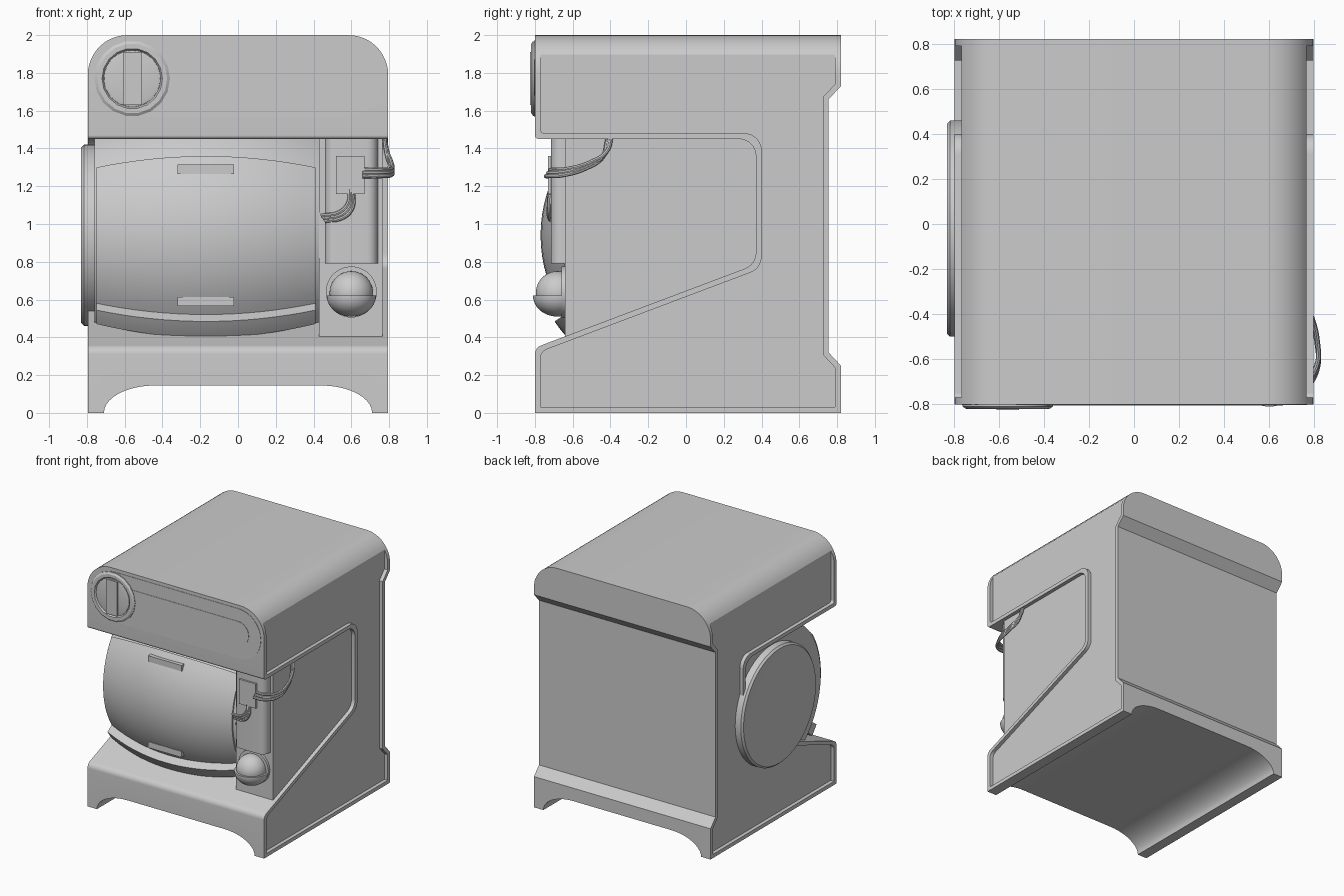
import bpy, bmesh, math
from mathutils import Vector

if "Cube" in bpy.data.objects:
    bpy.data.objects.remove(bpy.data.objects["Cube"])

grey = bpy.data.materials.new("light_grey")
grey.diffuse_color = (0.6, 0.6, 0.6, 1)
grey.use_nodes = True
grey.node_tree.nodes["Principled BSDF"].inputs["Base Color"].default_value = grey.diffuse_color


def finish(ob):
    ob.data.materials.clear()
    ob.data.materials.append(grey)
    bpy.ops.object.select_all(action='DESELECT')
    ob.select_set(True)
    bpy.context.view_layer.objects.active = ob
    bpy.ops.object.shade_smooth_by_angle(angle=math.radians(32))
    return ob


def loft(name, loops, done=True):
    """Skin equal-length closed loops and cap both ends."""
    bm = bmesh.new()
    rows = [[bm.verts.new(p) for p in lp] for lp in loops]
    n = len(rows[0])
    for a, b in zip(rows, rows[1:]):
        for i in range(n):
            j = (i + 1) % n
            bm.faces.new((a[i], a[j], b[j], b[i]))
    bm.faces.new(rows[0][::-1])
    bm.faces.new(rows[-1])
    bmesh.ops.recalc_face_normals(bm, faces=bm.faces)
    me = bpy.data.meshes.new(name)
    bm.to_mesh(me)
    bm.free()
    ob = bpy.data.objects.new(name, me)
    bpy.context.collection.objects.link(ob)
    return finish(ob) if done else ob


def place(axis, u, v, a):
    return {'x': (a, u, v), 'y': (u, a, v), 'z': (u, v, a)}[axis]


def prism(name, pts, axis, a, b, done=True):
    return loft(name, [[place(axis, u, v, t) for u, v in pts] for t in (a, b)], done)


def lathe(name, axis, cu, cv, prof, n=48):
    return loft(name, [[place(axis, cu + r * math.cos(2 * math.pi * i / n),
                              cv + r * math.sin(2 * math.pi * i / n), t)
                        for i in range(n)] for t, r in prof])


def rect(u0, u1, v0, v1):
    return [(u0, v0), (u1, v0), (u1, v1), (u0, v1)]


def rounded(pts, radii, seg=8):
    out = []
    for i, r in enumerate(radii):
        p = Vector(pts[i])
        if r == 0:
            out.append(tuple(p))
            continue
        d1 = (Vector(pts[i - 1]) - p).normalized()
        d2 = (Vector(pts[(i + 1) % len(pts)]) - p).normalized()
        half = d1.angle(d2) / 2
        c = p + (d1 + d2).normalized() * (r / math.sin(half))
        s, e = p + d1 * (r / math.tan(half)) - c, p + d2 * (r / math.tan(half)) - c
        a0 = math.atan2(s.y, s.x)
        da = (math.atan2(e.y, e.x) - a0 + math.pi) % (2 * math.pi) - math.pi
        out += [(c.x + r * math.cos(a0 + da * k / seg),
                 c.y + r * math.sin(a0 + da * k / seg)) for k in range(seg + 1)]
    return out


def inset(pts, d):
    out = []
    for i in range(len(pts)):
        p, q, s = (Vector(pts[(i + k) % len(pts)]) for k in (-1, 0, 1))
        e1, e2 = (q - p).normalized(), (s - q).normalized()
        n1, n2 = Vector((-e1.y, e1.x)), Vector((-e2.y, e2.x))
        out.append(tuple(q + (n1 + n2) * d / (1 + n1.dot(n2))))
    return out


def boolean(ob, tool, op):
    tool.hide_render = True
    m = ob.modifiers.new("cut", 'BOOLEAN')
    m.operation, m.object, m.solver = op, tool, 'EXACT'
    bpy.context.view_layer.objects.active = ob
    bpy.ops.object.modifier_apply(modifier=m.name)
    bpy.data.objects.remove(tool)


# Cabinet: C-shaped side profile crossed with a front profile
side = [(-.80, 0), (.82, 0), (.82, .25), (.755, .32), (.755, 1.66), (.82, 1.73),
        (.82, 2), (-.80, 2), (-.80, 1.45), (.37, 1.45), (.37, .786), (-.80, .345)]
radii = [0] * 8 + [.02, .09, .09, .05]
tall = [(y, {0: -.1, 2: 2.1}.get(z, z)) for y, z in side]
cabinet = prism("cabinet", rounded(tall, radii), 'x', -1, 1, False)
arch = [(.44 + .27 * math.cos(k * math.pi / 20), .145 * math.sin(k * math.pi / 20))
        for k in range(11)]
front = [(-.795, 0)] + [(-x, z) for x, z in arch] + arch[::-1] + [(.795, 0)]
front += rounded([(.795, 0), (.795, 2), (-.795, 2), (-.795, 0)], [0, .21, .21, 0], 12)[1:-1]
boolean(cabinet, prism("front_cutter", front, 'y', -1.2, 1.2, False), 'INTERSECT')

# Recessed side panels leave a thin raised rim
recess = rounded(inset(side, .03), radii)
for s in (-1, 1):
    boolean(cabinet, prism("side_cutter", recess, 'x', s * .765, s * 1.2, False), 'DIFFERENCE')
finish(cabinet)

# Right housing that fills the opening
prism("right_housing", rect(-.64, .45, .39, 1.47), 'x', .43, .764)

# Barrel drum with door and bottom lip
CY, CZ = -.02, .94


def bulge(x):
    return .75 - .107 * ((x + .17) / .58) ** 2


def stations(x0, x1, n=16):
    return [x0 + (x1 - x0) * i / n for i in range(n + 1)]


def sector(name, x0, x1, a0, a1, r_in, r_out, n=16):
    ang = [math.radians(a0 + (a1 - a0) * i / n) for i in range(n + 1)]
    loops = []
    for x in stations(x0, x1):
        loops.append([(x, CY - (bulge(x) + d) * math.cos(t), CZ + (bulge(x) + d) * math.sin(t))
                      for d, ts in ((r_out, ang), (r_in, ang[::-1])) for t in ts])
    return loft(name, loops)


lathe("drum", 'x', CY, CZ, [(x, bulge(x) - .012) for x in stations(-.76, .43)], 72)
sector("drum_door", -.75, .41, -34, 34, -.05, 0)
sector("drum_lip", -.75, .41, -41.5, -34, -.05, .065, 6)
for name, s in (("upper_tab", 1), ("lower_tab", -1)):
    z = CZ + s * .35
    prism(name, rect(-.32, -.02, z - .024, z + .024), 'y', -.698, -.64)

# Round end cover on the left
lathe("drum_end_cover", 'x', CY, CZ,
      [(-.75, .48), (-.815, .48), (-.83, .465), (-.826, .42), (-.82, .25), (-.818, .02)], 64)


# Control panel outlines and dial
def stadium(x0, x1, z, r, n=16):
    return [(c + r * math.cos(b + math.pi * k / n), z + r * math.sin(b + math.pi * k / n))
            for c, b in ((x1, -math.pi / 2), (x0, math.pi / 2)) for k in range(n + 1)]


prism("control_panel", stadium(-.56, .565, 1.77, .203), 'y', -.803, -.79)
prism("control_strip", stadium(-.56, .565, 1.775, .095), 'y', -.806, -.79)
lathe("dial_ring", 'y', -.56, 1.77, [(-.79, .2), (-.81, .2), (-.82, .185), (-.82, .16),
                                     (-.808, .152), (-.808, .02)], 18)
lathe("dial_knob", 'y', -.56, 1.77, [(-.80, .15), (-.812, .148), (-.816, .13), (-.816, .02)])
prism("dial_grip", rect(-.61, -.51, 1.63, 1.91), 'y', -.826, -.80)

# Column and connector on the housing
col = rounded([(.46, -.715), (.74, -.715), (.74, -.63), (.46, -.63)], [.055, .055, 0, 0])
prism("column", col, 'z', .79, 1.47)
prism("connector_plate", rect(.52, .67, 1.16, 1.36), 'y', -.73, -.70)


# Ribbed cables, three strands each
def cable(name, pts, off):
    cu = bpy.data.curves.new(name, 'CURVE')
    cu.dimensions = '3D'
    cu.bevel_depth, cu.bevel_resolution, cu.resolution_u = .011, 2, 6
    cu.use_fill_caps = True
    for k in (-1, 0, 1):
        sp = cu.splines.new('BEZIER')
        sp.bezier_points.add(len(pts) - 1)
        for bp, p in zip(sp.bezier_points, pts):
            bp.co = Vector(p) + k * Vector(off)
            bp.handle_left_type = bp.handle_right_type = 'AUTO'
    ob = bpy.data.objects.new(name, cu)
    bpy.context.collection.objects.link(ob)
    bpy.ops.object.select_all(action='DESELECT')
    ob.select_set(True)
    bpy.context.view_layer.objects.active = ob
    bpy.ops.object.convert(target='MESH')
    finish(bpy.context.view_layer.objects.active)


cable("upper_cable", [(.66, -.73, 1.27), (.75, -.72, 1.27), (.81, -.64, 1.275),
                      (.812, -.52, 1.31), (.79, -.43, 1.37), (.775, -.405, 1.46)], (0, .012, .017))
cable("lower_cable", [(.60, -.72, 1.17), (.595, -.725, 1.10), (.55, -.725, 1.05),
                      (.45, -.70, 1.03)], (-.01, 0, .014))

# Ball in a cup, with a round back plate
lathe("ball_back_plate", 'y', .60, .64, [(-.66, .135), (-.63, .135)])
arcs = [math.radians(a) for a in range(-88, 89, 8)]
lathe("ball", 'z', .60, -.68, [(.635 + .115 * math.sin(a), .115 * math.cos(a)) for a in arcs])
lathe("cup", 'z', .60, -.68, [(.51 + .11 * (1 - math.cos(a)), .13 * math.sin(a))
                              for a in (math.radians(d) for d in range(2, 91, 8))] + [(.622, .13)])
